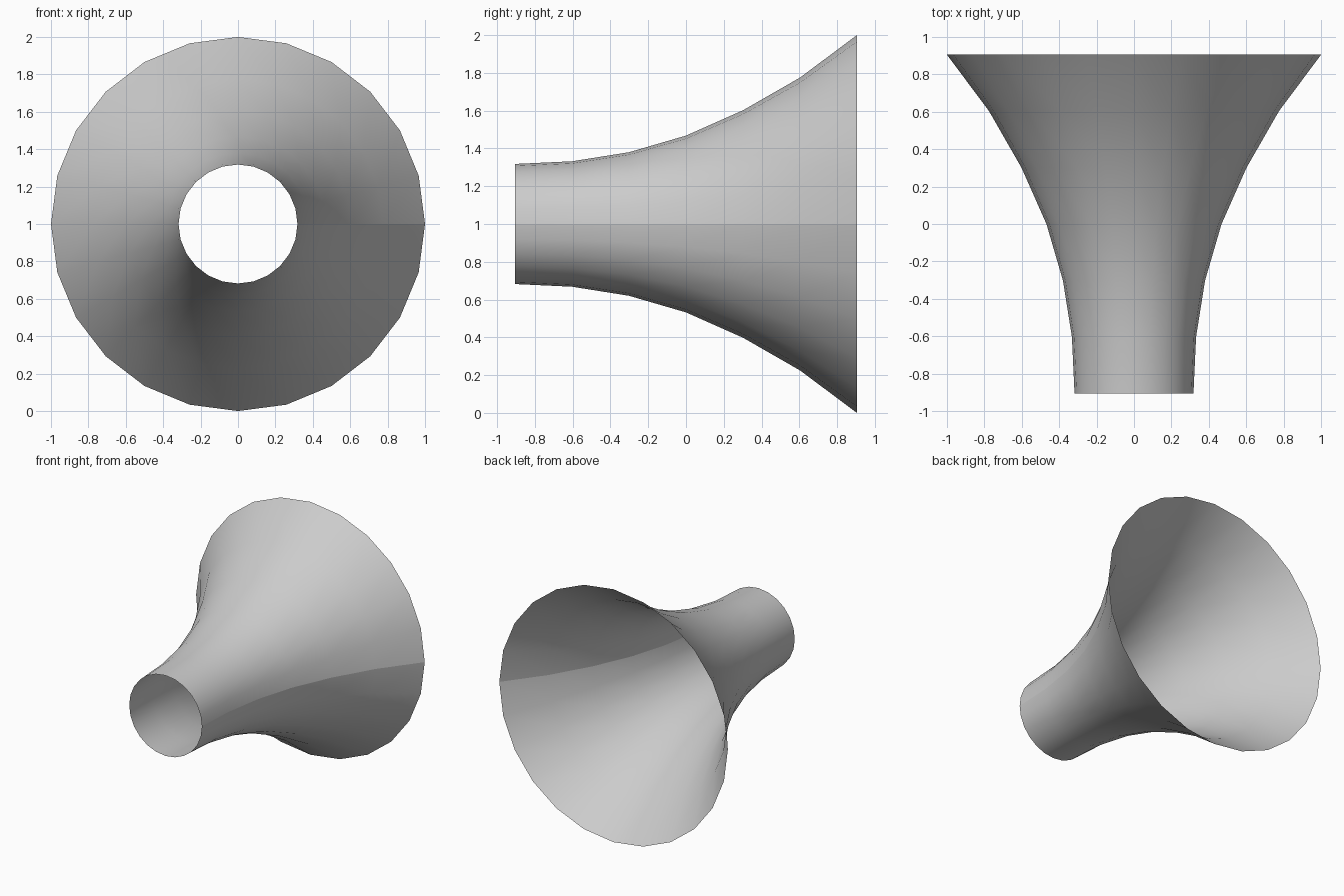
import bpy, bmesh
from math import tau, sin, cos

if "Cube" in bpy.data.objects:
    bpy.data.objects.remove(bpy.data.objects["Cube"])

# Flared horn: open, thin surface of revolution about the y axis
SIDES = 24
half = 0.905
radii = [0.318, 0.332, 0.38, 0.468, 0.602, 0.775, 1.0]
ys = [-half + 2 * half * i / (len(radii) - 1) for i in range(len(radii))]

bm = bmesh.new()
# One profile per step; the last stays unmerged, leaving the shading seam at +x
columns = []
for s in range(SIDES + 1):
    a = tau * s / SIDES
    columns.append([bm.verts.new((r * cos(a), y, 1 + r * sin(a)))
                    for r, y in zip(radii, ys)])

# Skin between neighbouring profiles
for c0, c1 in zip(columns, columns[1:]):
    for i in range(len(radii) - 1):
        f = bm.faces.new((c0[i], c0[i + 1], c1[i + 1], c1[i]))
        f.normal_update()
        mid = f.calc_center_median()
        if f.normal.x * mid.x + f.normal.z * (mid.z - 1) < 0:
            f.normal_flip()
        f.smooth = True

mesh = bpy.data.meshes.new("flared_horn")
bm.to_mesh(mesh)
bm.free()
horn = bpy.data.objects.new("flared_horn", mesh)
bpy.context.collection.objects.link(horn)
